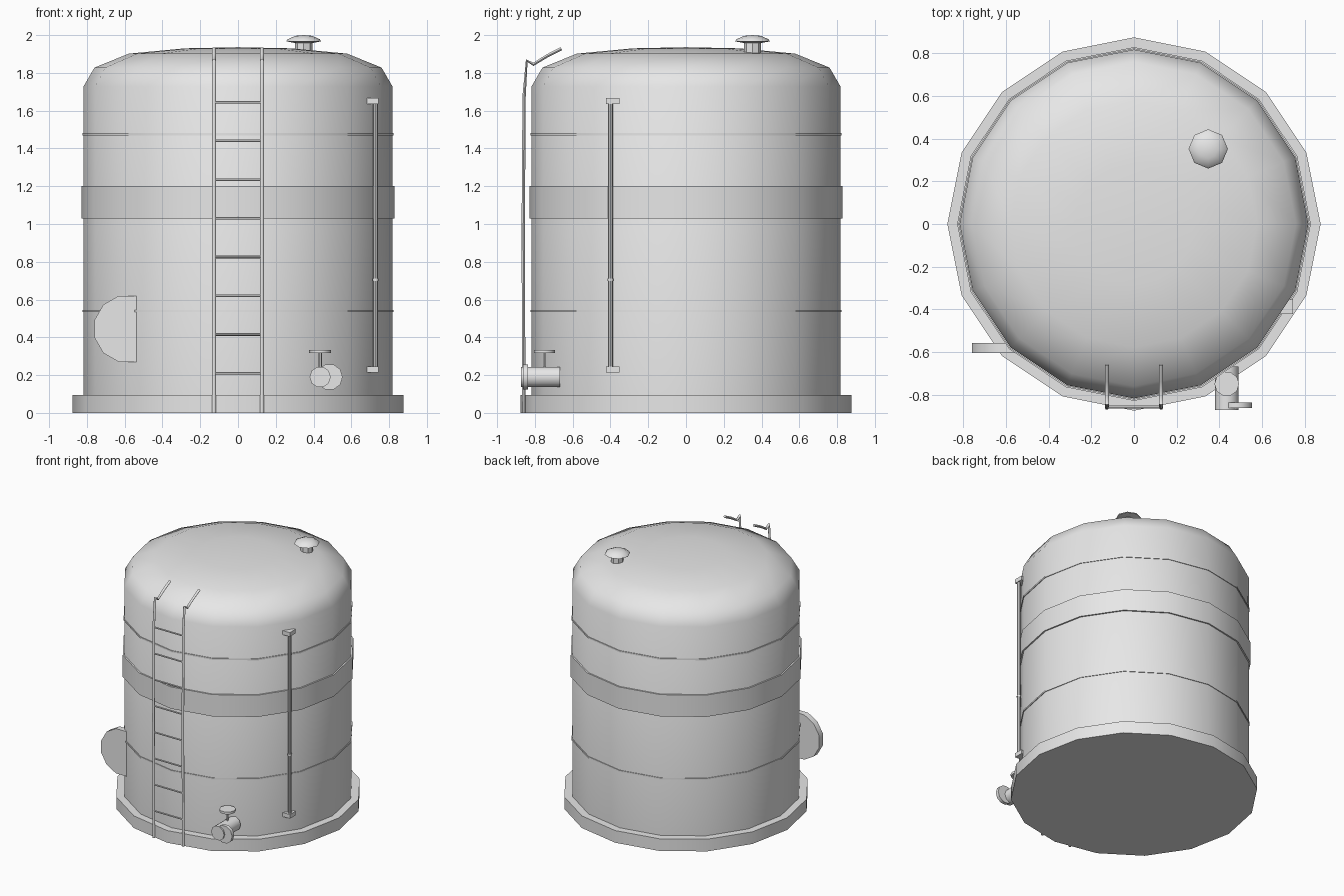
import bpy, bmesh, math
from mathutils import Vector, Matrix

if "Cube" in bpy.data.objects:
    bpy.data.objects.remove(bpy.data.objects["Cube"])

grey = bpy.data.materials.new("tank_grey")
grey.diffuse_color = (0.8, 0.8, 0.8, 1)
grey.use_nodes = True
grey.node_tree.nodes["Principled BSDF"].inputs["Base Color"].default_value = grey.diffuse_color


def finish(name, bm, angle=40):
    """Turn a bmesh into a shaded object."""
    bmesh.ops.recalc_face_normals(bm, faces=bm.faces)
    me = bpy.data.meshes.new(name)
    bm.to_mesh(me)
    bm.free()
    me.materials.append(grey)
    ob = bpy.data.objects.new(name, me)
    bpy.context.collection.objects.link(ob)
    bpy.ops.object.select_all(action='DESELECT')
    ob.select_set(True)
    bpy.context.view_layer.objects.active = ob
    bpy.ops.object.shade_smooth_by_angle(angle=math.radians(angle))
    return ob


def lathe(name, profile, sides, centre=(0, 0, 0), axis='Z', turn=0.0, angle=40, closed=False):
    """Revolve (radius, height) points; a zero radius makes a pole."""
    bm = bmesh.new()
    rings = []
    for r, h in profile:
        if r == 0:
            rings.append([bm.verts.new((0, 0, h))] * sides)
        else:
            rings.append([bm.verts.new((r * math.cos(a), r * math.sin(a), h))
                          for a in (turn + math.tau * i / sides for i in range(sides))])
    pairs = list(zip(rings, rings[1:]))
    if closed:
        pairs.append((rings[-1], rings[0]))
    for lo, hi in pairs:
        for i in range(sides):
            j = (i + 1) % sides
            loop = list(dict.fromkeys((lo[i], lo[j], hi[j], hi[i])))
            bm.faces.new(loop)
    m = Matrix.Translation(centre)
    if axis == 'Y':
        m = m @ Matrix.Rotation(math.pi / 2, 4, 'X')
    bm.transform(m)
    return finish(name, bm, angle)


def disc(name, r, depth, sides, centre, axis='Z', turn=0.0):
    h = depth / 2
    return lathe(name, [(0, -h), (r, -h), (r, h), (0, h)], sides, centre, axis, turn, 50)


def box(name, size, centre):
    bm = bmesh.new()
    bmesh.ops.create_cube(bm, size=1, matrix=Matrix.Translation(centre) @ Matrix.Diagonal((*size, 1)))
    return finish(name, bm)


def tube(name, points, r, sides=6):
    """Sweep a small polygon in the plane across x along a path in y and z."""
    bm = bmesh.new()
    pts = [Vector(p) for p in points]
    rings = []
    for i, p in enumerate(pts):
        d0 = (p - pts[i - 1]).normalized() if i else (pts[1] - p).normalized()
        d1 = (pts[i + 1] - p).normalized() if i + 1 < len(pts) else d0
        side = Vector((1, 0, 0))
        up = (d0 + d1).normalized().cross(side)
        rings.append([bm.verts.new(p + r * (math.cos(a) * side + math.sin(a) * up))
                      for a in (math.tau * k / sides for k in range(sides))])
    for lo, hi in zip(rings, rings[1:]):
        for k in range(sides):
            n = (k + 1) % sides
            bm.faces.new((lo[k], lo[n], hi[n], hi[k]))
    bm.faces.new(rings[0])
    bm.faces.new(rings[-1])
    return finish(name, bm, 60)


# base slab and tank shell with domed roof
lathe("base_slab", [(0, 0), (0.875, 0), (0.875, 0.095), (0, 0.095)], 16)
lathe("tank_shell", [(0.818, 0.09), (0.818, 1.728), (0.76, 1.828), (0.578, 1.902),
                     (0.28, 1.93), (0, 1.936)], 16, angle=60)

# broad band and two thin seam rings
lathe("middle_band", [(0.81, 1.03), (0.829, 1.03), (0.829, 1.2), (0.81, 1.2)], 16, closed=True)
for name, z in (("lower_seam", 0.54), ("upper_seam", 1.475)):
    lathe(name, [(0.81, z - 0.006), (0.823, z - 0.006), (0.823, z + 0.006), (0.81, z + 0.006)],
          16, closed=True)

# roof vent: neck and mushroom cap
lathe("vent_neck", [(0.046, 1.905), (0.046, 1.965)], 8, (0.348, 0.352, 0))
lathe("vent_cap", [(0, 1.957), (0.04, 1.957), (0.092, 1.967), (0.085, 1.978), (0.045, 1.996),
                   (0, 2.0)], 8, (0.348, 0.352, 0), angle=50)

# ladder: rails with grab handles, and rungs
for name, x in (("left_ladder_rail", -0.127), ("right_ladder_rail", 0.127)):
    tube(name, [(x, -0.858, 0), (x, -0.862, 0.95), (x, -0.857, 1.68), (x, -0.843, 1.865),
                (x, -0.808, 1.845), (x, -0.735, 1.89), (x, -0.66, 1.928)], 0.01)
for i in range(8):
    z = 0.21 + i * 0.205
    lathe(f"ladder_rung_{i + 1}", [(0.007, -0.127), (0.007, 0.127)], 6).matrix_world = (
        Matrix.Translation((0, -0.858, z)) @ Matrix.Rotation(math.pi / 2, 4, 'Y'))

# level gauge: tube, marker and end brackets
lathe("gauge_tube", [(0.0125, 0.22), (0.0125, 1.66)], 8, (0.728, -0.4, 0))
disc("gauge_marker", 0.016, 0.012, 8, (0.728, -0.4, 0.705))
for name, z in (("lower_gauge_bracket", 0.23), ("upper_gauge_bracket", 1.652)):
    box(name, (0.063, 0.07, 0.032), (0.713, -0.388, z))

# manhole cover, half sunk in the shell
disc("manhole_cover", 0.181, 0.046, 12, (-0.585, -0.582, 0.445), 'Y', math.pi / 12)

# outlet pipe, swung flange and handwheel
disc("outlet_pipe", 0.056, 0.206, 10, (0.435, -0.77, 0.19), 'Y')
disc("outlet_flange", 0.07, 0.026, 10, (0.484, -0.85, 0.19), 'Y')
lathe("valve_stem", [(0.009, 0.22), (0.009, 0.325)], 6, (0.435, -0.75, 0))
disc("valve_handwheel", 0.058, 0.018, 10, (0.435, -0.75, 0.325))
